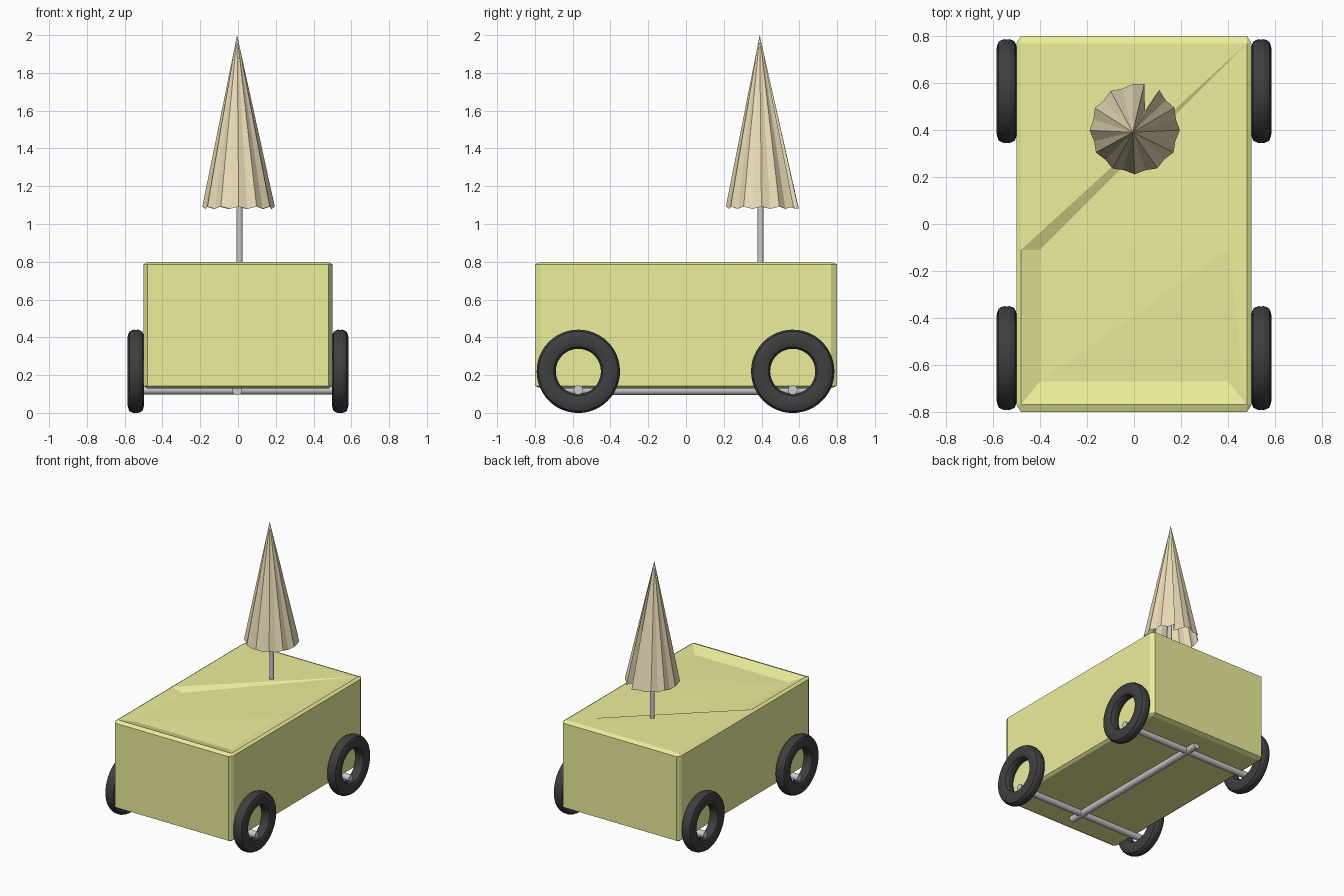
import bpy, bmesh
from math import sin, cos, pi, radians
from mathutils import Matrix

if "Cube" in bpy.data.objects:
    bpy.data.objects.remove(bpy.data.objects["Cube"])


def material(name, rgb):
    m = bpy.data.materials.new(name)
    m.diffuse_color = (*rgb, 1)
    m.use_nodes = True
    m.node_tree.nodes["Principled BSDF"].inputs["Base Color"].default_value = m.diffuse_color
    return m


LIME = material("lime_paint", (0.85, 0.86, 0.33))
BLACK = material("rubber", (0.05, 0.05, 0.05))
TAN = material("canvas", (0.85, 0.73, 0.49))


def finish(name, bm, mat=None):
    me = bpy.data.meshes.new(name)
    bm.to_mesh(me)
    bm.free()
    ob = bpy.data.objects.new(name, me)
    bpy.context.collection.objects.link(ob)
    if mat:
        me.materials.append(mat)
    return ob


def smooth(ob, angle=35):
    bpy.ops.object.select_all(action='DESELECT')
    ob.select_set(True)
    bpy.context.view_layer.objects.active = ob
    bpy.ops.object.shade_smooth_by_angle(angle=radians(angle))


def rod(name, center, radius, length, axis):
    bm = bmesh.new()
    bmesh.ops.create_cone(bm, cap_ends=True, segments=24, radius1=radius,
                          radius2=radius, depth=length)
    turn = {'x': Matrix.Rotation(pi / 2, 4, 'Y'),
            'y': Matrix.Rotation(pi / 2, 4, 'X'),
            'z': Matrix.Identity(4)}[axis]
    bmesh.ops.transform(bm, matrix=Matrix.Translation(center) @ turn, verts=bm.verts)
    smooth(finish(name, bm))


# Body: bevelled box whose top has a shallow dished front and a flat rear deck
bm = bmesh.new()
bmesh.ops.create_cube(bm, size=2)
bmesh.ops.bevel(bm, geom=bm.edges[:], offset=0.04, segments=1,
                affect='EDGES', profile=0.5)
bmesh.ops.transform(bm, verts=bm.verts,
                    matrix=Matrix.Translation((0, 0, 0.465)) @ Matrix.Diagonal((0.5, 0.8, 0.335, 1)))
top = max(bm.faces, key=lambda f: f.calc_center_median().z)
rim = {(v.co.x > 0, v.co.y > 0): v for v in top.verts}
bmesh.ops.delete(bm, geom=[top], context='FACES_ONLY')
fl, fr = rim[False, False], rim[True, False]
bl, br = rim[False, True], rim[True, True]
a, d = [bm.verts.new((x, -0.11, 0.8)) for x in (-0.48, 0.48)]
b = bm.verts.new((-0.4, -0.11, 0.775))
c = bm.verts.new((0.4, -0.11, 0.797))
e, f = [bm.verts.new((x, -0.67, 0.77)) for x in (-0.4, 0.4)]
for face in ((fl, fr, f, e), (fl, e, b, a), (fr, c, f), (fr, d, c),
             (e, f, c), (e, c, b), (a, br, bl), (a, b, br), (b, c, br), (c, d, br)):
    bm.faces.new(face)
bmesh.ops.recalc_face_normals(bm, faces=bm.faces)
finish("body", bm, LIME)


# Tyres: rounded-square section swept round an open hub
def tyre(name, x, y):
    n, m = 48, 24
    bm = bmesh.new()
    rings = []
    for i in range(n):
        t = 2 * pi * i / n
        ring = []
        for j in range(m):
            p = 2 * pi * j / m
            k = (abs(cos(p)) ** 3 + abs(sin(p)) ** 3) ** (-1 / 3)
            k *= 1 if j % 2 else 0.97
            r = 0.17 + 0.051 * k * cos(p)
            ring.append(bm.verts.new((x + 0.043 * k * sin(p),
                                      y + r * cos(t), 0.22 + r * sin(t))))
        rings.append(ring)
    for i in range(n):
        r0, r1 = rings[i], rings[(i + 1) % n]
        for j in range(m):
            bm.faces.new((r0[j], r1[j], r1[(j + 1) % m], r0[(j + 1) % m]))
    bmesh.ops.recalc_face_normals(bm, faces=bm.faces)
    smooth(finish(name, bm, BLACK), 20)


for end, y in (("front", -0.57), ("rear", 0.565)):
    for side, x in (("left", -0.541), ("right", 0.541)):
        tyre(f"{end}_{side}_tyre", x, y)
    # Axles
    rod(f"{end}_axle", (0, y, 0.122), 0.025, 1.12, 'x')

# Chassis beam
rod("chassis_beam", (-0.005, 0, 0.12), 0.026, 1.34, 'y')

# Parasol pole
rod("parasol_pole", (0.008, 0.395, 1.28), 0.016, 1.0, 'z')

# Parasol canopy: folded pleated cone with one open fold
bm = bmesh.new()
apex = bm.verts.new((-0.005, 0.39, 2.0))
hem = []
count = 24
for i in range(count):
    t = radians(78) + radians(340) * i / (count - 1)
    r = 0.197 if i in (0, count - 1) else (0.192 if i % 2 else 0.18)
    hem.append(bm.verts.new((0.003 + r * cos(t), 0.403 + r * sin(t),
                             1.08 + 0.012 * (i % 2))))
t = radians(61)
hem.append(bm.verts.new((0.003 + 0.09 * cos(t), 0.403 + 0.09 * sin(t), 1.1)))
for i, v in enumerate(hem):
    bm.faces.new((v, hem[(i + 1) % len(hem)], apex))
finish("parasol_canopy", bm, TAN)
